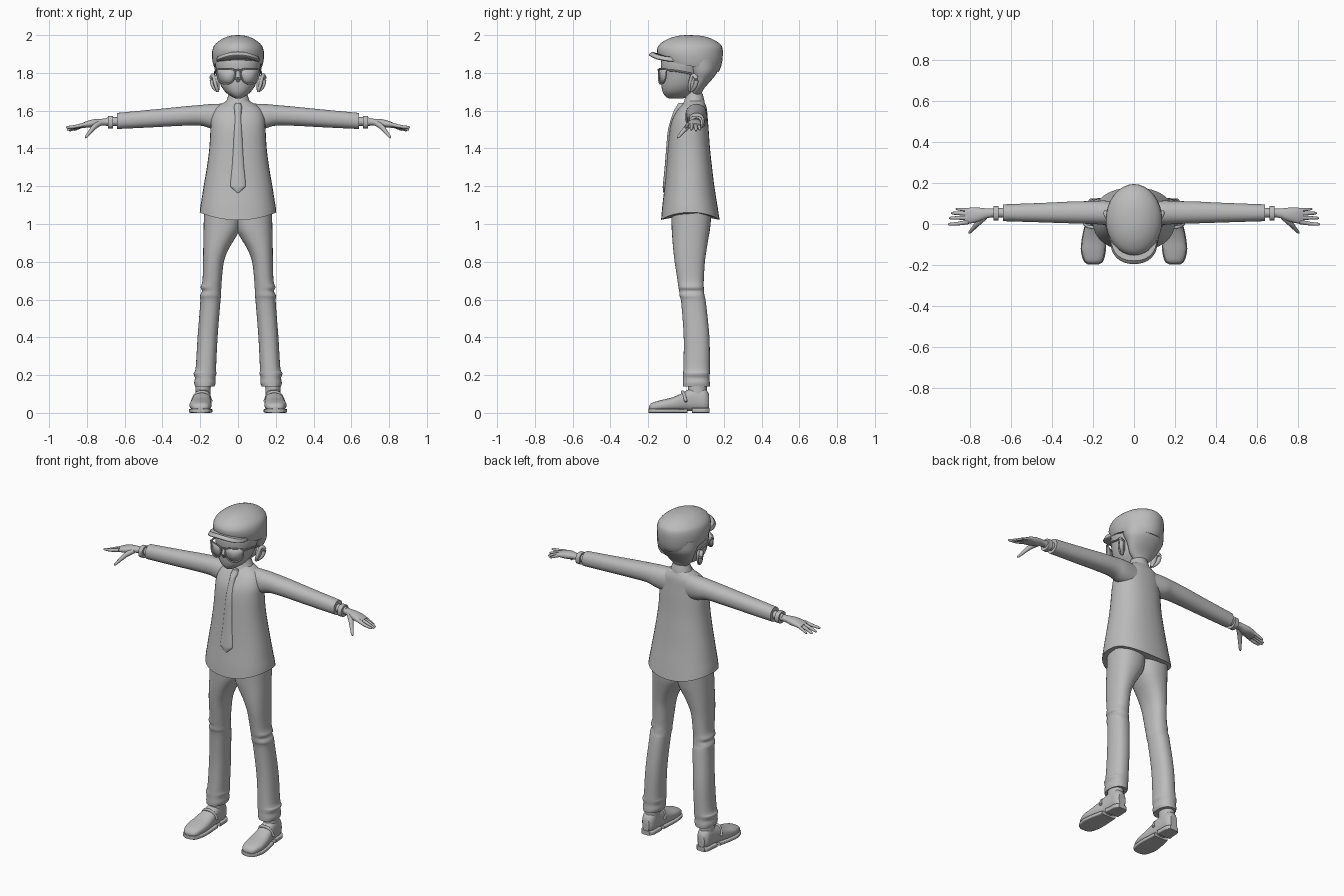
import bpy, bmesh, math
from mathutils import Vector

GREY = bpy.data.materials.new("plain_grey")
GREY.diffuse_color = (0.5, 0.5, 0.5, 1)


def finish(name, bm, mirror=False, angle=40):
    bmesh.ops.recalc_face_normals(bm, faces=bm.faces)
    me = bpy.data.meshes.new(name)
    bm.to_mesh(me)
    bm.free()
    me.materials.append(GREY)
    ob = bpy.data.objects.new(name, me)
    bpy.context.collection.objects.link(ob)
    bpy.ops.object.select_all(action='DESELECT')
    ob.select_set(True)
    bpy.context.view_layer.objects.active = ob
    bpy.ops.object.shade_smooth_by_angle(angle=math.radians(angle))
    if mirror:
        ob.modifiers.new("mirror", 'MIRROR').use_mirror_merge = False
    return ob


def spline(rows, sub):
    """Smoothly fill in rows between the given ones."""
    out = []
    for i in range(len(rows) - 1):
        p0, p1 = rows[max(i - 1, 0)], rows[i]
        p2, p3 = rows[i + 1], rows[min(i + 2, len(rows) - 1)]
        for s in range(sub):
            t = s / sub
            out.append([b + 0.5 * t * (c - a + t * (2*a - 5*b + 4*c - d + t * (3*(b - c) + d - a)))
                        for a, b, c, d in zip(p0, p1, p2, p3)])
    return out + [list(rows[-1])]


def skin(bm, rings):
    rings = [[bm.verts.new(p) for p in r] for r in rings]
    n = len(rings[0])
    for a, b in zip(rings, rings[1:]):
        for i in range(n):
            j = (i + 1) % n
            bm.faces.new((a[i], a[j], b[j], b[i]))
    bm.faces.new(rings[0])
    bm.faces.new(rings[-1])


def loft(name, axis, rows, power=2.0, mirror=False, warp=None, n=32, sub=4):
    """Rows are (position on axis, min a, max a, min b, max b)."""
    rings = []
    for t, a0, a1, b0, b1 in spline(rows, sub):
        ring = []
        for k in range(n):
            w = 2 * math.pi * k / n
            c, s = math.cos(w), math.sin(w)
            a = (a0 + a1) / 2 + (a1 - a0) / 2 * math.copysign(abs(c) ** (2 / power), c)
            b = (b0 + b1) / 2 + (b1 - b0) / 2 * math.copysign(abs(s) ** (2 / power), s)
            p = {'x': (t, a, b), 'y': (a, t, b), 'z': (a, b, t)}[axis]
            ring.append(warp(*p) if warp else p)
        rings.append(ring)
    bm = bmesh.new()
    skin(bm, rings)
    return finish(name, bm, mirror)


def sym(rows):
    """Turn (z, half width, y0, y1) into loft rows."""
    return [(z, -h, h, y0, y1) for z, h, y0, y1 in rows]


def tube(name, pts, mirror=True, n=12, sub=4):
    """Points are (x, y, z, radius)."""
    pts = spline(pts, sub)
    rings = []
    for i, (x, y, z, r) in enumerate(pts):
        d = Vector(pts[min(i + 1, len(pts) - 1)][:3]) - Vector(pts[max(i - 1, 0)][:3])
        q = d.to_track_quat('Z', 'Y')
        rings.append([Vector((x, y, z)) + q @ Vector((r * math.cos(2*math.pi*k/n), r * math.sin(2*math.pi*k/n), 0))
                      for k in range(n)])
    bm = bmesh.new()
    skin(bm, rings)
    return finish(name, bm, mirror)


# Jacket, with the hem raised at the sides
def hem(x, y, z):
    f = max(0, 1 - (z - 1.02) / 0.1)
    return x, y, z + 0.04 * f * min(1, (x / 0.2) ** 2)

loft("jacket", 'z', sym([
    (1.02, .203, -.132, .178), (1.1, .197, -.125, .166), (1.2, .182, -.113, .15), (1.3, .165, -.104, .138),
    (1.4, .152, -.096, .127), (1.5, .146, -.086, .12), (1.56, .142, -.07, .115), (1.61, .122, -.04, .11),
    (1.64, .08, -.012, .1), (1.66, .045, .0, .09)]), 2.3, warp=hem)
loft("sleeve", 'x', [
    (.05, .0, .105, 1.49, 1.638), (.14, -.004, .114, 1.505, 1.635), (.2, .0, .112, 1.521, 1.63),
    (.3, .003, .11, 1.52, 1.621), (.45, .008, .103, 1.512, 1.606), (.64, .014, .096, 1.503, 1.588)],
    2.2, mirror=True)

# Collar, neck and tie
loft("collar", 'z', sym([(1.61, .08, -.03, .1), (1.65, .062, -.01, .098), (1.69, .048, .0, .088)]))
loft("neck", 'z', sym([(1.6, .045, .0, .085), (1.72, .042, .0, .08)]))
loft("tie", 'z', sym([
    (1.64, .014, -.04, .0), (1.615, .022, -.055, -.01), (1.59, .018, -.068, -.03), (1.5, .022, -.095, -.06),
    (1.4, .026, -.105, -.08), (1.3, .032, -.113, -.09), (1.21, .04, -.122, -.1), (1.19, .032, -.123, -.1),
    (1.165, .004, -.12, -.11)]), n=20)

# Trousers with soft folds at knee and cuff
loft("trouser_leg", 'z', [
    (1.06, -.02, .18, -.078, .135), (.98, -.012, .182, -.076, .128), (.93, .012, .183, -.073, .12),
    (.87, .048, .184, -.068, .11), (.8, .075, .185, -.06, .1), (.7, .086, .188, -.045, .094),
    (.665, .088, .198, -.04, .094), (.645, .09, .19, -.036, .095), (.62, .09, .201, -.034, .098),
    (.58, .094, .2, -.025, .106), (.4, .108, .214, -.012, .124), (.24, .116, .224, -.014, .126),
    (.21, .114, .235, -.015, .126), (.185, .12, .228, -.015, .124), (.16, .118, .232, -.016, .126),
    (.14, .125, .228, -.016, .126)], 2.3, mirror=True)
loft("ankle", 'z', [(.16, .143, .225, .01, .11), (.08, .147, .225, .01, .11)], mirror=True)

# Shoes
SHOE = [(-.196, .18, .218, .01, .035), (-.18, .155, .241, .0, .053), (-.13, .142, .256, .0, .068),
        (-.08, .14, .253, .0, .08), (-.03, .143, .244, .0, .1), (.01, .145, .234, .0, .122),
        (.06, .146, .228, .0, .134), (.1, .149, .225, .0, .128), (.122, .165, .21, .01, .1)]
loft("shoe", 'y', [(y, a, b, c + .01, d) for y, a, b, c, d in SHOE], 2.5, mirror=True)
loft("shoe_sole", 'y', [(y - .003, a - .004, b + .004, .0, .022) for y, a, b, c, d in SHOE[:6]], 6, mirror=True)
loft("shoe_heel", 'y', [(y + .003, a - .004, b + .004, .0, .026) for y, a, b, c, d in
                        [(.03, .145, .232, 0, 0)] + SHOE[6:]], 6, mirror=True)
tube("shoe_strap", [(.142, .0, .06, .008), (.16, -.012, .1, .008), (.19, -.018, .112, .008),
                    (.222, -.012, .1, .008), (.243, .0, .06, .008)])

# Shirt cuff and hand
loft("wrist", 'x', [(.6, .03, .08, 1.518, 1.57), (.7, .032, .076, 1.52, 1.562)], mirror=True)
loft("cuff", 'x', [(.662, .016, .088, 1.505, 1.573), (.688, .017, .087, 1.505, 1.572)], 2.5, mirror=True)
loft("palm", 'x', [
    (.68, .034, .074, 1.522, 1.56), (.72, .028, .076, 1.521, 1.557), (.76, .012, .08, 1.512, 1.555),
    (.8, .003, .08, 1.51, 1.545), (.83, .004, .076, 1.508, 1.532)], 2.2, mirror=True)
for name, pts in {
    "index_finger": [(.81, .01, 1.527, .011), (.86, .002, 1.516, .009), (.9, -.001, 1.512, .007), (.91, -.001, 1.511, .003)],
    "middle_finger": [(.81, .03, 1.528, .011), (.86, .03, 1.514, .009), (.895, .029, 1.502, .007), (.905, .029, 1.499, .003)],
    "ring_finger": [(.81, .05, 1.526, .011), (.855, .052, 1.511, .009), (.885, .053, 1.498, .007), (.895, .053, 1.494, .003)],
    "little_finger": [(.81, .068, 1.524, .01), (.84, .071, 1.511, .008), (.863, .073, 1.5, .006), (.872, .073, 1.497, .003)],
    "thumb": [(.73, .035, 1.535, .015), (.76, .008, 1.515, .014), (.785, -.02, 1.485, .01),
              (.803, -.04, 1.462, .007), (.808, -.045, 1.456, .003)],
}.items():
    tube(name, pts)

# Head, ears, nose
loft("face", 'z', sym([
    (1.664, .012, -.088, -.02), (1.675, .035, -.108, .02), (1.7, .068, -.124, .045), (1.74, .094, -.131, .08),
    (1.8, .112, -.131, .1), (1.86, .122, -.132, .12), (1.92, .11, -.11, .1)]), 2.1)
tube("nose", [(0, -.118, 1.815, .01), (0, -.13, 1.79, .013), (0, -.135, 1.768, .014), (0, -.128, 1.755, .006)], False)
tube("ear_rim", [(.107, .022, 1.705, .008), (.117, .018, 1.73, .009), (.13, .035, 1.785, .011),
                 (.139, .055, 1.77, .012), (.131, .048, 1.73, .011), (.11, .028, 1.703, .007)])
loft("ear_bowl", 'z', [(1.7, .1, .112, .02, .035), (1.73, .098, .128, .018, .048),
                       (1.77, .1, .134, .018, .054), (1.79, .105, .125, .025, .045)], mirror=True, n=16)

# Hair below the cap
loft("back_hair", 'z', sym([
    (1.685, .045, .03, .08), (1.72, .08, .025, .098), (1.77, .106, .02, .142),
    (1.81, .122, .0, .168), (1.87, .128, -.05, .18)]))

# Cap, rim tilted down to the back, with a curved visor
def tilt(x, y, z):
    f = min(1, max(0, (1.94 - z) / .08))
    return x, y, z - .23 * f * (y + .13)

loft("cap", 'z', sym([
    (1.868, .129, -.138, .173), (1.885, .135, -.147, .186), (1.91, .138, -.153, .194), (1.935, .132, -.15, .193),
    (1.96, .112, -.13, .172), (1.983, .078, -.088, .13), (1.996, .04, -.04, .08), (2.0, .004, .0, .02)]), warp=tilt)
loft("cap_visor", 'z', sym([(1.874, .106, -.185, .02), (1.884, .115, -.196, .02), (1.9, .11, -.18, .02)]),
     2.2, warp=lambda x, y, z: (x, y, z + .012 - 2.2 * x * x - .1 * (y + .1) * (y > -.1)))

# Sunglasses: curved lenses, rims, bridge, temples
def lens_y(x):
    return -.146 + 3.4 * x * x

OUTLINE = [(.014, 1.81), (.035, 1.821), (.075, 1.823), (.108, 1.82), (.11, 1.795), (.104, 1.765),
           (.085, 1.746), (.055, 1.742), (.028, 1.757), (.016, 1.785)]
bm = bmesh.new()
hub = bm.verts.new((.063, lens_y(.063), 1.785))
edge = [bm.verts.new((x, lens_y(x), z)) for x, z in OUTLINE]
for a, b in zip(edge, edge[1:] + edge[:1]):
    bm.faces.new((hub, a, b))
lens = finish("lens", bm, True)
lens.modifiers.new("thickness", 'SOLIDIFY').thickness = .005
tube("lens_rim", [(x, lens_y(x), z, .004) for x, z in OUTLINE + OUTLINE[:1]], n=8)
tube("glasses_bridge", [(-.03, -.143, 1.819, .004), (0, -.148, 1.816, .004), (.03, -.143, 1.819, .004)], False, n=8)
tube("glasses_temple", [(.108, -.106, 1.815, .005), (.12, -.05, 1.81, .005), (.123, .03, 1.795, .005)], n=8)
